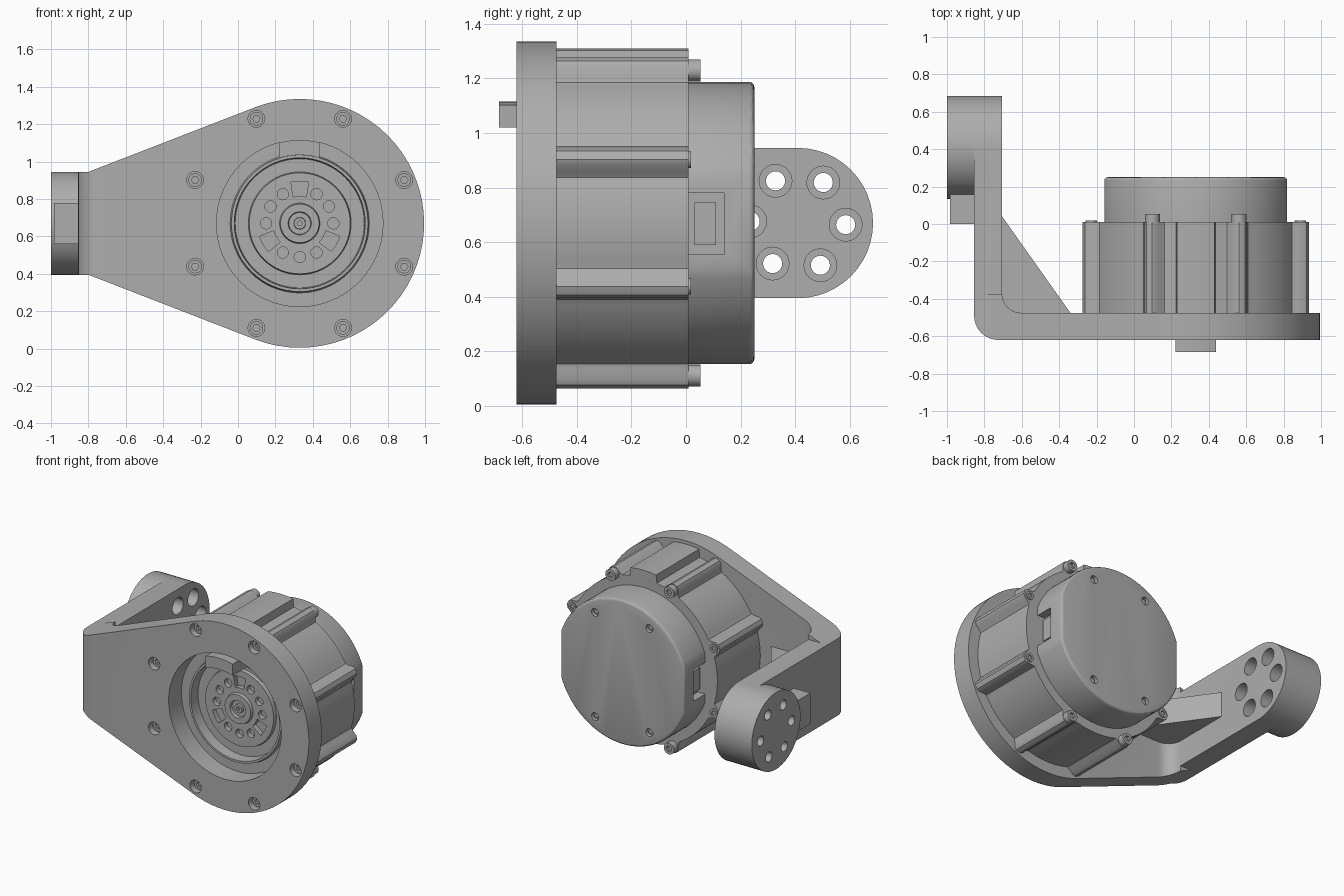
import bpy, bmesh
from math import sin, cos, pi, radians, exp
from mathutils import Vector, Matrix

cube = bpy.data.objects.get("Cube")
if cube:
    bpy.data.objects.remove(cube, do_unlink=True)

grey = bpy.data.materials.new("machined grey")
grey.use_nodes = True
colour = (0.42, 0.42, 0.42, 1)
grey.diffuse_color = colour
grey.node_tree.nodes["Principled BSDF"].inputs["Base Color"].default_value = colour

CX, CZ = 0.33, 0.67            # motor axis
FRONT, PLATE_BACK, REAR = -0.62, -0.475, 0.01
RIBS = [radians(22.5 + 45 * i) for i in range(8)]


def polar(r, a, cx=CX, cy=CZ):
    return (cx + r * cos(a), cy + r * sin(a))


def arc(r, start, end, n, cx=CX, cy=CZ):
    return [polar(r, radians(start + (end - start) * i / n), cx, cy) for i in range(n + 1)]


def circle(r, cx=CX, cy=CZ, n=32):
    return arc(r, 0, 360, n, cx, cy)[:-1]


def finish(name, bm):
    bmesh.ops.remove_doubles(bm, verts=bm.verts, dist=1e-5)
    bmesh.ops.recalc_face_normals(bm, faces=bm.faces)
    mesh = bpy.data.meshes.new(name)
    bm.to_mesh(mesh)
    bm.free()
    mesh.materials.append(grey)
    obj = bpy.data.objects.new(name, mesh)
    bpy.context.collection.objects.link(obj)
    return obj


def prism(name, pts, axis, a, b):
    """Extrude a 2D outline along an axis from a to b."""
    place = {"x": lambda p, d: (d, p[0], p[1]),
             "y": lambda p, d: (p[0], d, p[1]),
             "z": lambda p, d: (p[0], p[1], d)}[axis]
    bm = bmesh.new()
    low = [bm.verts.new(place(p, a)) for p in pts]
    high = [bm.verts.new(place(p, b)) for p in pts]
    bm.faces.new(low)
    bm.faces.new(high)
    for i in range(len(pts)):
        j = (i + 1) % len(pts)
        bm.faces.new((low[i], low[j], high[j], high[i]))
    return finish(name, bm)


def rect(x0, x1, y0, y1):
    return [(x0, y0), (x1, y0), (x1, y1), (x0, y1)]


def lathe(name, profile, steps=64):
    """Turn an (r, y) profile around the motor axis."""
    bm = bmesh.new()
    verts = [bm.verts.new((CX + r, y, CZ)) for r, y in profile]
    edges = [bm.edges.new(pair) for pair in zip(verts, verts[1:])]
    bmesh.ops.spin(bm, geom=verts + edges, cent=(CX, 0, CZ), axis=(0, 1, 0),
                   angle=2 * pi, steps=steps)
    return finish(name, bm)


def boolean(obj, tools, operation="DIFFERENCE"):
    bpy.context.view_layer.objects.active = obj
    for tool in tools:
        mod = obj.modifiers.new("cut", "BOOLEAN")
        mod.operation, mod.solver, mod.object = operation, "EXACT", tool
        bpy.ops.object.modifier_apply(modifier=mod.name)
        bpy.data.objects.remove(tool, do_unlink=True)
    return obj


# Bracket: front plate bent into a side arm with a round mounting pad
outline = arc(0.665, -110, 110, 44) + [(-0.80, 0.945), (-0.90, 0.945), (-0.90, 0.395), (-0.80, 0.395)]
bend = (arc(0.13, 180, 270, 8, -0.725, -0.49) + [(1.1, FRONT), (1.1, PLATE_BACK)]
        + arc(0.1, 270, 180, 8, -0.605, -0.375) + [(-0.855, -0.375)])
bracket = prism("mounting_bracket", bend, "z", -0.1, 1.5)
boolean(bracket, [prism("outline_cutter", outline, "y", -0.8, 0.8)], "INTERSECT")
PY = 0.41                      # pad centre
arm = prism("arm", [(-0.42, 0.395), *arc(0.275, -90, 90, 24, PY), (-0.42, 0.945)], "x", -0.855, -0.705)
pad = prism("pad", circle(0.275, PY, CZ, 48), "x", -1.0, -0.75)
step = prism("step", rect(0.0, 0.3, 0.56, 0.78), "x", -0.985, -0.80)
gusset = prism("gusset", [(-0.75, 0.10), (-0.705, 0.04), (-0.34, -0.475), (-0.34, -0.52), (-0.75, -0.52)],
               "z", CZ - 0.09, CZ + 0.09)
boolean(bracket, [arm, pad, step, gusset], "UNION")

cuts = [prism("opening", circle(0.445, n=64), "y", -0.8, -0.3)]
for i in range(6):
    y, z = polar(0.175, radians(60 * i - 2), PY)
    cuts.append(prism("pad_hole", circle(0.035, y, z, 24), "x", -1.1, -0.6))
    cuts.append(prism("counterbore", circle(0.06, y, z, 24), "x", -0.86, -0.6))
for a in RIBS:
    cuts.append(prism("bolt_hole", circle(0.045, *polar(0.605, a), 20), "y", -0.8, -0.55))
boolean(bracket, cuts)

# Ribbed motor housing with a raised pad on top
def housing_radius(t):
    if abs(t - pi / 2) < radians(9.2):
        return 0.64
    d = min(abs((t - a + pi) % (2 * pi) - pi) for a in RIBS)
    return 0.585 + 0.065 * exp(-(d / 0.075) ** 4)

angles = [2 * pi * i / 240 for i in range(240)]
housing = prism("motor_housing", [polar(housing_radius(t), t) for t in angles], "y", PLATE_BACK, REAR)
boolean(housing, [prism("bore", circle(0.44, n=64), "y", -0.6, -0.38)])

# Rear cap with flat sides, softened rim and side connectors
half = radians(20)
flat_circle = arc(0.517, 19, 161, 36) + arc(0.517, 199, 341, 36)
cap = prism("rear_cap", flat_circle, "y", 0.0, 0.25)
bm = bmesh.new()
bm.from_mesh(cap.data)
rim = [e for e in bm.edges if all(v.co.y > 0.24 for v in e.verts)]
bmesh.ops.bevel(bm, geom=rim, offset=0.018, segments=3, profile=0.5, affect="EDGES")
bm.to_mesh(cap.data)
bm.free()
cuts = []
for side in (-1, 1):
    x = CX + side * 0.49
    cuts.append(prism("socket", rect(REAR, 0.14, 0.555, 0.78), "x", x - 0.06, x + 0.06))
    prism("side_connector", rect(0.03, 0.11, 0.59, 0.745), "x", x - side * 0.07, x - side * 0.03)
for deg in (60, 120, 240, 300):
    px, pz = polar(0.43, radians(deg))
    cuts.append(prism("cap_hole", circle(0.028, px, pz, 20), "y", 0.225, 0.4))
    prism("cap_screw", circle(0.018, px, pz, 6), "y", 0.21, 0.235)
boolean(cap, cuts)

# Case screws, front and rear, with hex sockets
for a in RIBS:
    x, z = polar(0.605, a)
    upright = abs(sin(a)) > 0.7
    r, end = (0.04, 0.053) if upright else (0.03, 0.018)
    rear = prism("rear_screw", circle(r, x, z, 24), "y", -0.02, end)
    boolean(rear, [prism("hex", circle(r * 0.55, x, z, 6), "y", end - 0.02, 0.2)])
    front = prism("front_screw", circle(0.036, x, z, 24), "y", -0.585, -0.53)
    boolean(front, [prism("hex", circle(0.02, x, z, 6), "y", -0.7, -0.565)])

# Stepped output rotor inside the front opening
rotor = lathe("output_rotor", [
    (0, -0.39), (0.442, -0.39), (0.442, -0.475), (0.372, -0.475), (0.365, -0.505), (0.35, -0.505),
    (0.345, -0.43), (0.275, -0.43), (0.27, -0.455), (0.108, -0.455), (0.103, -0.475),
    (0.062, -0.475), (0.058, -0.455), (0.032, -0.455), (0.03, -0.47), (0, -0.47)])
cuts = []
for i in range(12):
    a = 30 * i
    if a % 120 == 90:
        slot = arc(0.145, a - 14, a + 14, 4) + arc(0.225, a + 12, a - 12, 4)
        cuts.append(prism("slot", slot, "y", -0.6, -0.42))
    else:
        cuts.append(prism("hole", circle(0.03, *polar(0.18, radians(a)), 20), "y", -0.6, -0.42))
cuts.append(prism("hub_hex", circle(0.014, n=6), "y", -0.6, -0.45))
boolean(rotor, cuts)

# Stop tab above the rotor
prism("stop_tab", arc(0.365, 73, 107, 10) + arc(0.445, 104, 76, 10), "y", -0.685, -0.47)

for obj in bpy.context.collection.objects:
    if obj.type == "MESH" and grey.name in obj.data.materials:
        bpy.ops.object.select_all(action="DESELECT")
        obj.select_set(True)
        bpy.context.view_layer.objects.active = obj
        bpy.ops.object.shade_smooth_by_angle(angle=radians(30))
